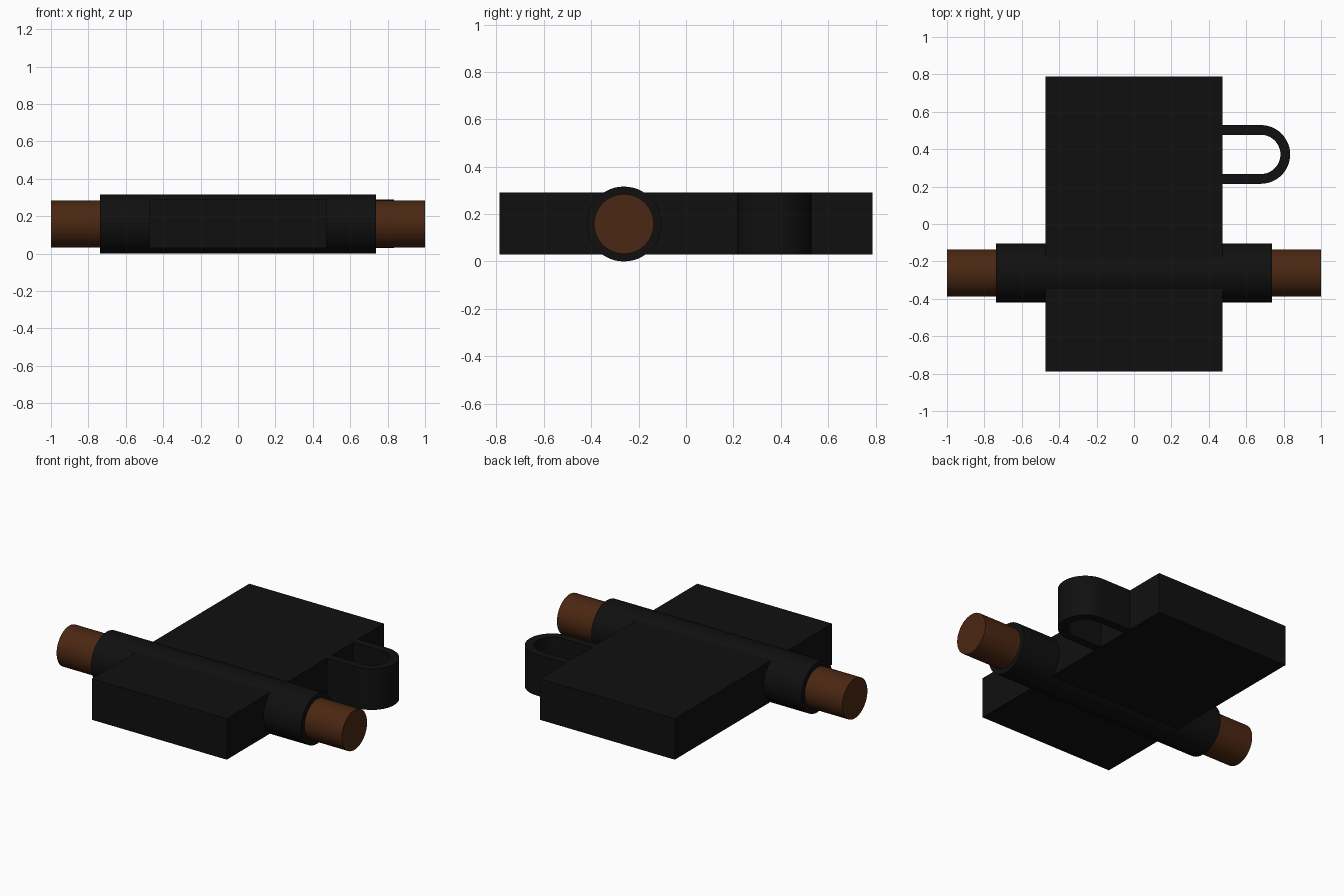
import bpy, bmesh, math

cube = bpy.data.objects.get("Cube")
if cube:
    bpy.data.objects.remove(cube, do_unlink=True)


def material(name, rgb):
    m = bpy.data.materials.new(name)
    m.use_nodes = True
    m.diffuse_color = (*rgb, 1)
    m.node_tree.nodes["Principled BSDF"].inputs["Base Color"].default_value = (*rgb, 1)
    return m


black = material("matte black", (0.005, 0.005, 0.005))
brown = material("dark brown", (0.07, 0.02, 0.006))


def finish(obj, name, mat, smooth=False):
    obj.name = name
    obj.data.materials.append(mat)
    if smooth:
        bpy.ops.object.select_all(action='DESELECT')
        obj.select_set(True)
        bpy.context.view_layer.objects.active = obj
        bpy.ops.object.shade_smooth_by_angle(angle=math.radians(30))


def rod(name, radius, length, mat):
    bpy.ops.mesh.primitive_cylinder_add(vertices=48, radius=radius, depth=length,
                                        location=(0, -0.262, 0.158),
                                        rotation=(0, math.pi / 2, 0))
    finish(bpy.context.object, name, mat, True)


# Flat rectangular body
BOTTOM, TOP, HALF_WIDTH = 0.03, 0.29, 0.473
bpy.ops.mesh.primitive_cube_add(size=1, location=(0, 0, (BOTTOM + TOP) / 2))
body = bpy.context.object
body.scale = (2 * HALF_WIDTH, 1.576, TOP - BOTTOM)
bpy.ops.object.transform_apply(location=False, rotation=False, scale=True)
finish(body, "body", black)

# Cross bar and the sleeve around it
rod("cross_bar", 0.126, 2.0, brown)
rod("sleeve", 0.158, 1.474, black)

# U-shaped side band, extruded upward
CX, CY, OUTER, INNER, STEPS = 0.678, 0.372, 0.157, 0.105, 24


def u_path(r):
    arc = [-math.pi / 2 + math.pi * i / STEPS for i in range(STEPS + 1)]
    start = HALF_WIDTH - 0.01
    return ([(start, CY - r)]
            + [(CX + r * math.cos(a), CY + r * math.sin(a)) for a in arc]
            + [(start, CY + r)])


bm = bmesh.new()
outer, inner = ([bm.verts.new((x, y, BOTTOM)) for x, y in u_path(r)]
                for r in (OUTER, INNER))
for i in range(len(outer) - 1):
    bm.faces.new((outer[i], outer[i + 1], inner[i + 1], inner[i]))
ext = bmesh.ops.extrude_face_region(bm, geom=bm.faces[:], use_keep_orig=True)
bmesh.ops.translate(bm, vec=(0, 0, TOP - BOTTOM),
                    verts=[g for g in ext["geom"] if isinstance(g, bmesh.types.BMVert)])
bmesh.ops.recalc_face_normals(bm, faces=bm.faces[:])
mesh = bpy.data.meshes.new("side_loop")
bm.to_mesh(mesh)
bm.free()
loop = bpy.data.objects.new("side_loop", mesh)
bpy.context.collection.objects.link(loop)
finish(loop, "side_loop", black, True)
